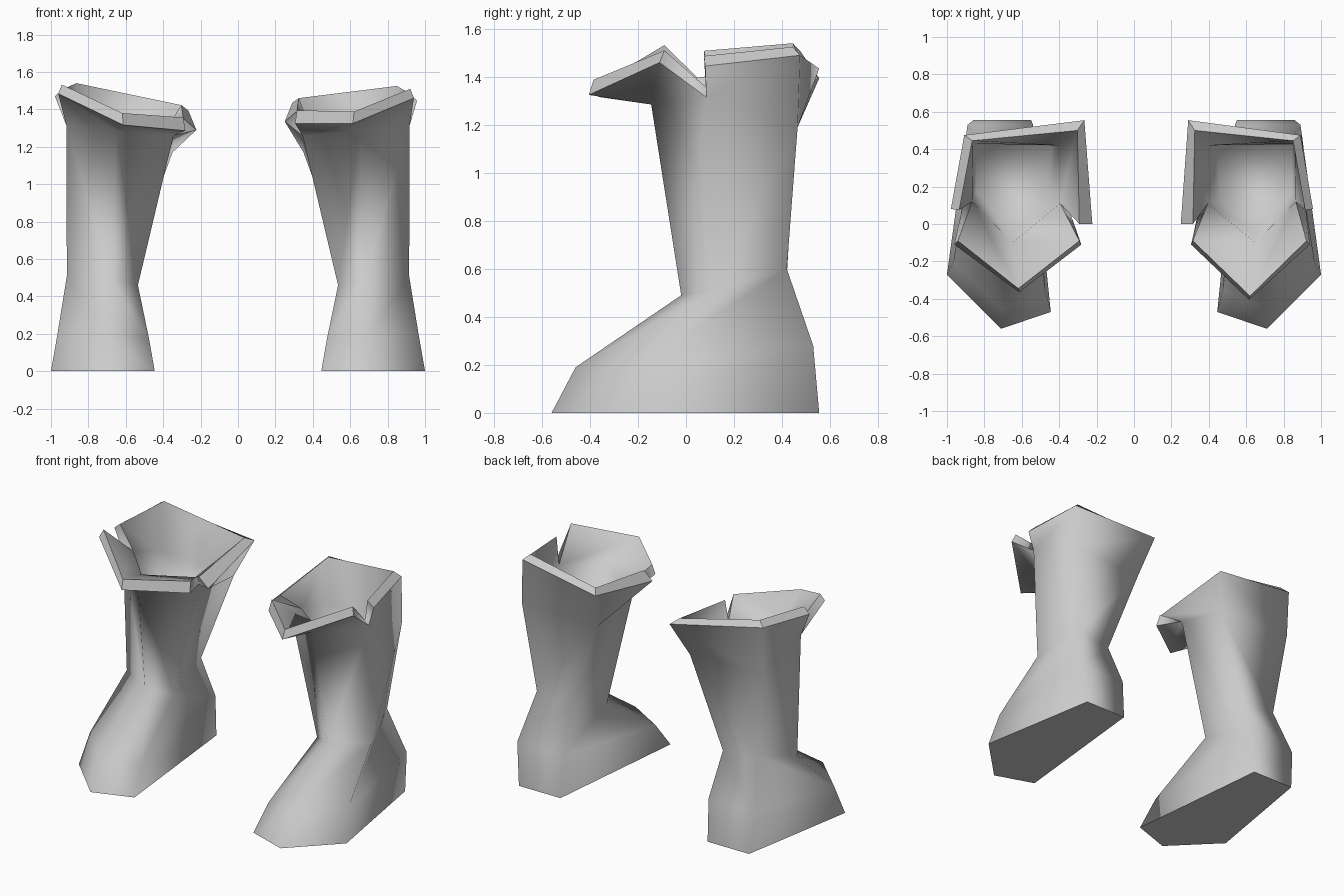
import bpy, bmesh

if "Cube" in bpy.data.objects:
    bpy.data.objects.remove(bpy.data.objects["Cube"], do_unlink=True)

GREY = (0.6, 0.6, 0.6, 1.0)
mat = bpy.data.materials.new("plain grey")
mat.use_nodes = True
mat.diffuse_color = GREY
bsdf = mat.node_tree.nodes["Principled BSDF"]
bsdf.inputs["Base Color"].default_value = GREY
bsdf.inputs["Roughness"].default_value = 0.8

# Five-sided rings, each listed: front tip, outer side, heel outer, heel inner, inner side
SOLE = [(.71, -.56, 0), (1, -.27, 0), (.86, .555, 0), (.55, .555, 0), (.445, -.47, 0)]
FOOT = [(.70, -.46, .19), (.965, -.20, .20), (.89, .53, .28), (.54, .53, .28), (.475, -.35, .17)]
ANKLE = [(.68, -.02, .49), (.915, .12, .51), (.82, .42, .60), (.57, .42, .57), (.535, .08, .46)]
SHAFT = [(.65, -.145, 1.285), (.918, .085, 1.315), (.90, .465, 1.19), (.35, .455, 1.17), (.345, .07, 1.26)]
LINING = [(.65, -.10, 1.31), (.865, .12, 1.325), (.86, .43, 1.21), (.40, .42, 1.19), (.395, .11, 1.28)]
FLOOR = [(.65, -.04, 1), (.845, .17, 1), (.845, .42, 1), (.44, .42, 1), (.465, .13, 1)]

# Flared cuffs as (ring column, outer rim point, inner rim point)
BACK_CUFF = [(1, (.957, .08, 1.445), (.915, .075, 1.487)),
             (2, (.89, .475, 1.49), (.85, .445, 1.525)),
             (3, (.29, .555, 1.435), (.325, .50, 1.46)),
             (4, (.25, .0, 1.335), (.315, .0, 1.39))]
FRONT_CUFF = [(4, (.305, -.11, 1.325), (.315, -.09, 1.395)),
              (0, (.615, -.405, 1.325), (.62, -.385, 1.388)),
              (1, (.94, -.11, 1.46), (.922, -.09, 1.51))]


def widen(p):
    """The right boot's cuffs are a little wider and tilted."""
    x, y, z = p
    return (.64 + (x - .64) * 1.07, y + (.04 if y < -.3 else 0), z + .1 * (x - .7))


def build_boot(name, side, adjust):
    bm = bmesh.new()
    group = {}

    def ring(points):
        return [bm.verts.new((side * x, y, z)) for x, y, z in points]

    def face(kind, *verts):
        group[bm.faces.new(verts)] = kind

    def loft(kind, a, b):
        for i in range(5):
            j = (i + 1) % 5
            face(kind, a[i], a[j], b[j], b[i])

    # Foot and shaft
    rings = [ring(r) for r in (SOLE, FOOT, ANKLE, SHAFT)]
    face("sole", *reversed(rings[0]))
    for a, b in zip(rings, rings[1:]):
        loft("outside", a, b)

    # Lining and the inside floor
    shaft, lining, floor = rings[3], ring(LINING), ring(FLOOR)
    loft("inside", lining, floor)
    face("inside", *floor)

    # Cuffs with thick rims, closed at the side notches
    for cuff in (BACK_CUFF, FRONT_CUFF):
        cols = [c[0] for c in cuff]
        out = ring([adjust(c[1]) for c in cuff])
        inn = ring([adjust(c[2]) for c in cuff])
        for i in range(len(cuff) - 1):
            a, b = cols[i], cols[i + 1]
            face("outside", shaft[a], shaft[b], out[i + 1], out[i])
            face("rim" + str(i), out[i], out[i + 1], inn[i + 1], inn[i])
            face("inside", inn[i], inn[i + 1], lining[b], lining[a])
        for i in (0, -1):
            c = cols[i]
            face("end", shaft[c], out[i], inn[i], lining[c])

    # Smooth shading inside each zone, sharp edges between zones
    bmesh.ops.recalc_face_normals(bm, faces=bm.faces[:])
    for f in bm.faces:
        f.smooth = True
    for e in bm.edges:
        e.smooth = len({group[f] for f in e.link_faces}) == 1

    mesh = bpy.data.meshes.new(name)
    bm.to_mesh(mesh)
    bm.free()
    mesh.materials.append(mat)
    obj = bpy.data.objects.new(name, mesh)
    bpy.context.collection.objects.link(obj)


build_boot("left_boot", 1, lambda p: p)
build_boot("right_boot", -1, widen)
